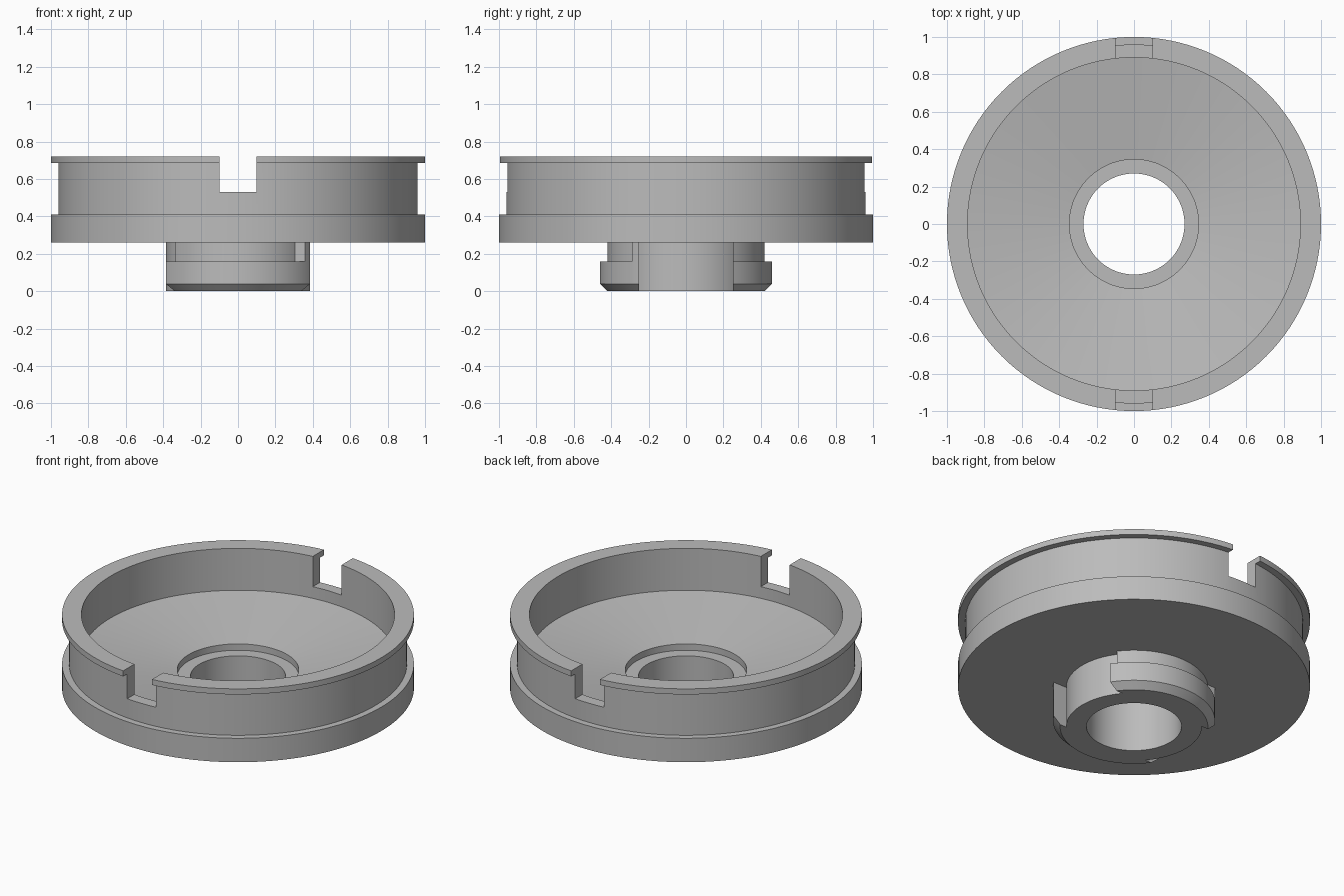
import bpy
import bmesh
from math import asin, cos, sin, pi

cube = bpy.data.objects.get("Cube")
if cube:
    bpy.data.objects.remove(cube, do_unlink=True)

grey = bpy.data.materials.new("plain grey")
grey.use_nodes = True
colour = (0.5, 0.5, 0.5, 1)
grey.diffuse_color = colour
grey.node_tree.nodes["Principled BSDF"].inputs["Base Color"].default_value = colour

SEGMENTS = 128


def make_object(name, bm):
    bmesh.ops.recalc_face_normals(bm, faces=bm.faces)
    mesh = bpy.data.meshes.new(name)
    bm.to_mesh(mesh)
    bm.free()
    mesh.materials.append(grey)
    obj = bpy.data.objects.new(name, mesh)
    bpy.context.collection.objects.link(obj)
    return obj


def select_only(obj):
    bpy.ops.object.select_all(action="DESELECT")
    obj.select_set(True)
    bpy.context.view_layer.objects.active = obj


def smooth(obj):
    select_only(obj)
    bpy.ops.object.shade_smooth_by_angle(angle=pi / 6)


def bridge(bm, rings, closed):
    """Join neighbouring vertex rings with quads."""
    pairs = list(zip(rings, rings[1:]))
    if closed:
        pairs.append((rings[-1], rings[0]))
    for low, high in pairs:
        for i in range(len(low)):
            j = (i + 1) % len(low)
            bm.faces.new((low[i], low[j], high[j], high[i]))


def lathe(name, profile):
    """Spin a closed (radius, height) profile round the z axis."""
    bm = bmesh.new()
    angles = [2 * pi * i / SEGMENTS for i in range(SEGMENTS)]
    rings = [[bm.verts.new((r * cos(a), r * sin(a), z)) for a in angles]
             for r, z in profile]
    bridge(bm, rings, closed=True)
    return make_object(name, bm)


def arc_block(name, levels, inner, y0, y1=None, steps=48, turn=0):
    """Loft an arc-shaped block whose ends are cut parallel to the x axis."""
    def arc(r):
        start = asin(y0 / r)
        end = asin(y1 / r) if y1 else pi - start
        angles = [start + (end - start) * i / steps for i in range(steps + 1)]
        return [(r * cos(a), r * sin(a)) for a in angles]

    bm = bmesh.new()
    side = -1 if turn else 1
    rings = []
    for r, z in levels:
        outline = arc(r) + arc(inner)[::-1]
        rings.append([bm.verts.new((side * x, side * y, z)) for x, y in outline])
    bridge(bm, rings, closed=False)
    bm.faces.new(rings[0])
    bm.faces.new(rings[-1])
    return make_object(name, bm)


# Grooved dish with conical floor, stepped bore and round hub
body = lathe("dish_body", [
    (0.27, 0), (0.385, 0), (0.385, 0.26), (1, 0.26), (1, 0.41),
    (0.96, 0.41), (0.96, 0.685), (1, 0.685), (1, 0.72), (0.89, 0.72),
    (0.89, 0.457), (0.345, 0.375), (0.345, 0.335), (0.27, 0.335)])

# Opposed notches through the rim
bm = bmesh.new()
bmesh.ops.create_cube(bm, size=1)
bmesh.ops.scale(bm, vec=(0.2, 2.4, 0.4), verts=bm.verts)
bmesh.ops.translate(bm, vec=(0, 0, 0.73), verts=bm.verts)
cutter = make_object("notch_cutter", bm)
cutter.hide_render = True
cut = body.modifiers.new("rim_notches", "BOOLEAN")
cut.operation = "DIFFERENCE"
cut.solver = "EXACT"
cut.object = cutter
select_only(body)
bpy.ops.object.modifier_apply(modifier=cut.name)
bpy.data.objects.remove(cutter, do_unlink=True)
smooth(body)

# Bayonet lugs with chamfered foot and narrower neck, front and back
lug_levels = [(0.42, 0), (0.46, 0.04), (0.46, 0.16), (0.42, 0.16), (0.42, 0.26)]
for turn, place in enumerate(("back", "front")):
    smooth(arc_block(place + "_lug", lug_levels, 0.38, 0.25, turn=turn))

# Stop blocks above one end of each lug
for turn, place in enumerate(("back", "front")):
    stop = arc_block(place + "_stop", [(0.46, 0.16), (0.46, 0.26)], 0.4,
                     0.25, 0.29, steps=4, turn=turn)
    for vert in stop.data.vertices:
        vert.co.x *= -1
    stop.data.flip_normals()
    smooth(stop)
